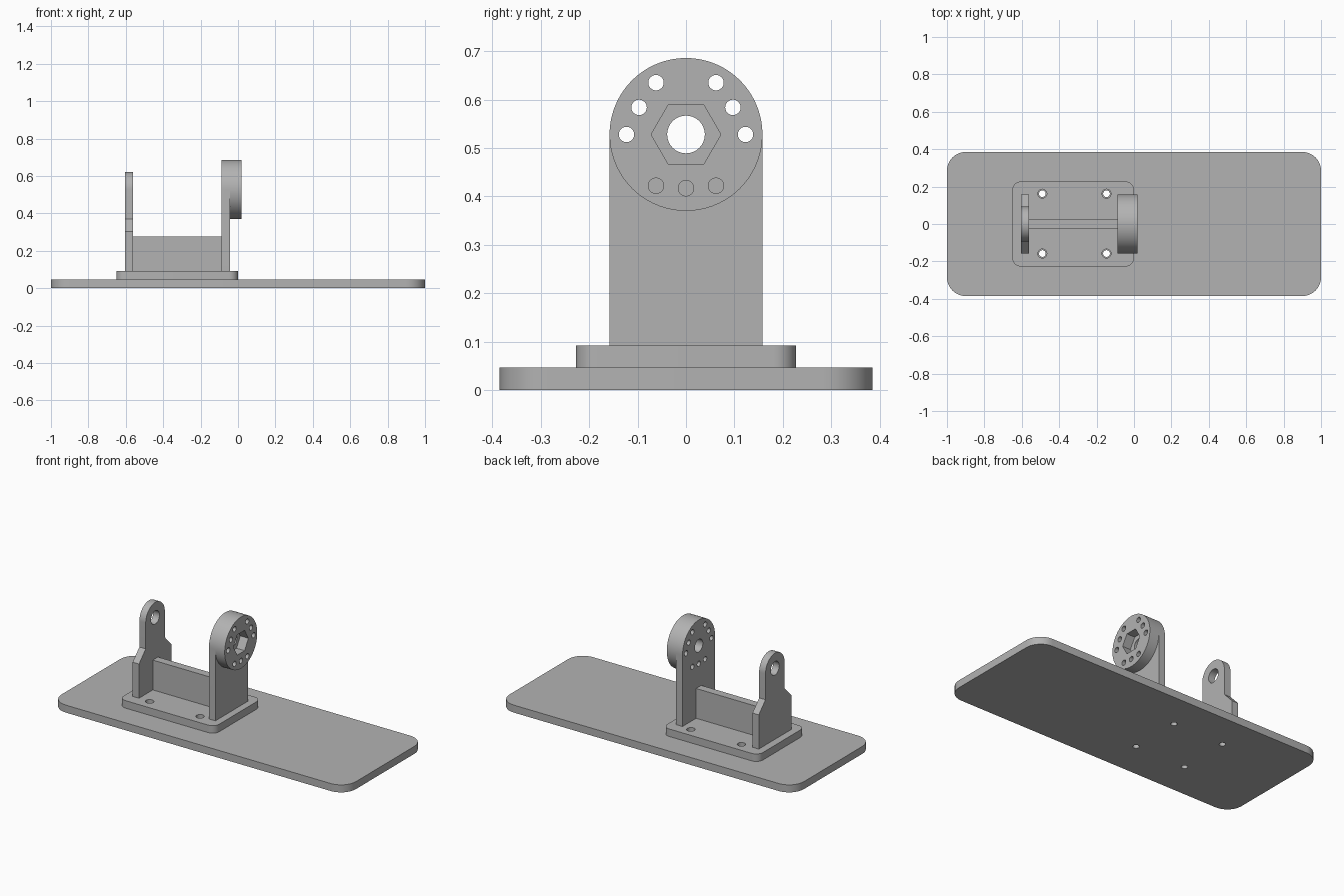
import bpy, bmesh, math
from mathutils import Vector

if "Cube" in bpy.data.objects:
    bpy.data.objects.remove(bpy.data.objects["Cube"])

grey = bpy.data.materials.new("mid_grey")
grey.diffuse_color = (0.45, 0.45, 0.45, 1)
grey.use_nodes = True
grey.node_tree.nodes["Principled BSDF"].inputs["Base Color"].default_value = grey.diffuse_color


def prism(name, pts, lo, hi, axis="Z"):
    """Extrude a 2D outline: (x, y) along Z, or (y, z) along X."""
    def place(p, d):
        return Vector((p[0], p[1], d)) if axis == "Z" else Vector((d, p[0], p[1]))
    bm = bmesh.new()
    a = [bm.verts.new(place(p, lo)) for p in pts]
    b = [bm.verts.new(place(p, hi)) for p in pts]
    n = len(pts)
    bm.faces.new(a[::-1])
    bm.faces.new(b)
    for i in range(n):
        j = (i + 1) % n
        bm.faces.new((a[i], a[j], b[j], b[i]))
    bmesh.ops.recalc_face_normals(bm, faces=bm.faces)
    me = bpy.data.meshes.new(name)
    bm.to_mesh(me)
    bm.free()
    me.materials.append(grey)
    ob = bpy.data.objects.new(name, me)
    bpy.context.collection.objects.link(ob)
    return ob


def arc(cx, cy, r, a0, a1, n):
    return [(cx + r * math.cos(math.radians(a0 + (a1 - a0) * i / n)),
             cy + r * math.sin(math.radians(a0 + (a1 - a0) * i / n))) for i in range(n + 1)]


def circle(cx, cy, r, n=32):
    return arc(cx, cy, r, 0, 360, n)[:-1]


def rounded_rect(x0, x1, y0, y1, r):
    return (arc(x1 - r, y1 - r, r, 0, 90, 10) + arc(x0 + r, y1 - r, r, 90, 180, 10)
            + arc(x0 + r, y0 + r, r, 180, 270, 10) + arc(x1 - r, y0 + r, r, 270, 360, 10))


def combine(ob, others, op):
    for other in others:
        m = ob.modifiers.new("cut", "BOOLEAN")
        m.object, m.operation, m.solver = other, op, "EXACT"
        bpy.context.view_layer.objects.active = ob
        bpy.ops.object.modifier_apply(modifier=m.name)
        bpy.data.objects.remove(other)


BASE, PLATE, AXLE, R = 0.046, 0.092, 0.528, 0.158
screws = [(x, y) for x in (-0.49, -0.147) for y in (-0.158, 0.162)]

# Long base board with four screw holes
base = prism("base_board", rounded_rect(-1, 1, -0.385, 0.385, 0.1), 0, BASE)
combine(base, [prism("cutter", circle(x, y, 0.018, 24), -0.1, 0.2) for x, y in screws], "DIFFERENCE")

# Mounting plate with wider screw holes
plate = prism("mounting_plate", rounded_rect(-0.65, 0.0, -0.227, 0.227, 0.045), BASE, PLATE)
combine(plate, [prism("cutter", circle(x, y, 0.024, 24), -0.1, 0.2) for x, y in screws], "DIFFERENCE")

# Rib joining the two uprights
rib = prism("rib", [(-0.562, -0.024), (-0.087, -0.024), (-0.087, 0.026), (-0.562, 0.026)], PLATE, 0.275)

# Narrow upright with sloped shoulders and a round eye
outline = ([(-R, PLATE), (R, PLATE), (R, 0.302), (0.093, 0.37)]
           + arc(0, AXLE, 0.093, 0, 180, 32) + [(-0.093, 0.37), (-R, 0.302)])
narrow = prism("narrow_upright", outline, -0.605, -0.562, "X")
combine(narrow, [prism("cutter", circle(0, AXLE, 0.041), -0.7, -0.5, "X")], "DIFFERENCE")

# Wide upright with a round hub
wide = prism("wide_upright", [(-R, PLATE), (R, PLATE)] + arc(0, AXLE, R, 0, 180, 36),
             -0.087, -0.043, "X")
combine(wide, [prism("hub", circle(0, AXLE, R, 72), -0.043, 0.02, "X")], "UNION")

# Axle bore, hexagonal nut pocket and ring of small holes
cutters = [prism("cutter", circle(0, AXLE, 0.039), -0.2, 0.1, "X"),
           prism("cutter", circle(0, AXLE, 0.072, 6), -0.035, 0.1, "X")]
ring = [(0, 0.417)] + [(s * y, z) for s in (-1, 1)
                       for y, z in ((0.123, AXLE), (0.097, 0.584), (0.062, 0.635), (0.062, 0.422))]
cutters += [prism("cutter", circle(y, z, 0.016, 24), -0.2, 0.1, "X") for y, z in ring]
combine(wide, cutters, "DIFFERENCE")

# Smooth round surfaces, keep edges sharp
for ob in (base, plate, rib, narrow, wide):
    bpy.ops.object.select_all(action="DESELECT")
    ob.select_set(True)
    bpy.context.view_layer.objects.active = ob
    bpy.ops.object.shade_smooth_by_angle(angle=math.radians(30))
